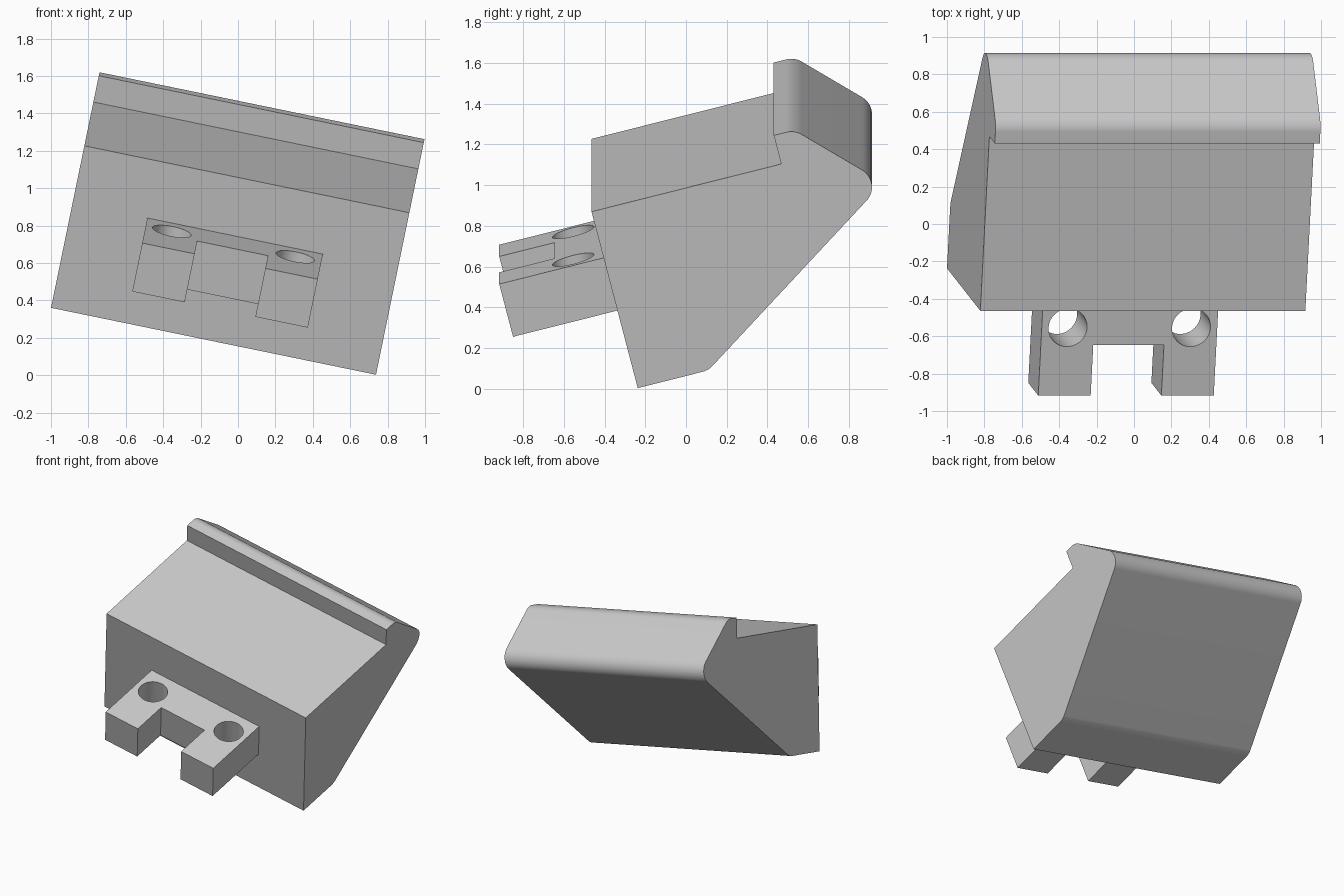
import bpy
import bmesh
from math import radians, pi, tan
from mathutils import Vector, Matrix

cube = bpy.data.objects.get("Cube")
if cube:
    bpy.data.objects.remove(cube, do_unlink=True)

# Single grey material
grey = bpy.data.materials.new("plain grey")
grey.use_nodes = True
grey.diffuse_color = (0.6, 0.6, 0.6, 1)
grey.node_tree.nodes["Principled BSDF"].inputs["Base Color"].default_value = grey.diffuse_color

# Shared tilt: local x is the width, y the depth, z the height
PLACE = Matrix.Translation((-0.131, -0.237, 0.182)) \
    @ Matrix.Rotation(radians(11.63), 4, "Y") @ Matrix.Rotation(radians(14.4), 4, "X")


def fillet(before, corner, after, radius, steps=14):
    """Points of a rounded corner between two straight edges."""
    a, c, b = Vector(before), Vector(corner), Vector(after)
    d1, d2 = (a - c).normalized(), (b - c).normalized()
    reach = radius / tan(d1.angle(d2) / 2)
    centre = c + (d1 + d2).normalized() * (reach ** 2 + radius ** 2) ** 0.5
    start, end = c + d1 * reach - centre, c + d2 * reach - centre
    return [centre + start.lerp(end, i / steps).normalized() * radius
            for i in range(steps + 1)]


def prism(name, points, offset):
    """Extrude a closed outline of 3D points by a vector."""
    bm = bmesh.new()
    face = bm.faces.new([bm.verts.new(p) for p in points])
    moved = bmesh.ops.extrude_face_region(bm, geom=[face], use_keep_orig=True)["geom"]
    bmesh.ops.translate(bm, vec=offset,
                        verts=[g for g in moved if isinstance(g, bmesh.types.BMVert)])
    bmesh.ops.recalc_face_normals(bm, faces=bm.faces)
    mesh = bpy.data.meshes.new(name)
    bm.to_mesh(mesh)
    bm.free()
    mesh.materials.append(grey)
    obj = bpy.data.objects.new(name, mesh)
    bpy.context.collection.objects.link(obj)
    obj.matrix_world = PLACE
    return obj


def activate(obj):
    bpy.ops.object.select_all(action="DESELECT")
    obj.select_set(True)
    bpy.context.view_layer.objects.active = obj


# Wedge body with a raised lip and rounded back corners
HALF = 0.887
front_low, front_top = (0, 0), (0, 0.913)
lip_foot, lip_top = (0.962, 0.913), (0.962, 1.061)
lip_back, rear, rear_low = (1.067, 1.061), (1.425, 0.698), (0.358, 0)
outline = [front_low, front_top, lip_foot, lip_top]
outline += fillet(lip_top, lip_back, rear, 0.1)
outline += fillet(lip_back, rear, rear_low, 0.1)
outline += fillet(rear, rear_low, front_low, 0.1)
body = prism("wedge_body", [(-HALF, y, z) for y, z in outline], (2 * HALF, 0, 0))

# Two-legged mounting bracket, sunk slightly into the body
LOW, HIGH = 0.32, 0.593
right_half = [(0.193, -0.27), (0.193, -0.55), (0.479, -0.55), (0.479, 0.01)]
outline = right_half + [(-x, y) for x, y in reversed(right_half)]
bracket = prism("mounting_bracket", [(x, y, LOW) for x, y in outline], (0, 0, HIGH - LOW))

# Bolt holes through the bracket
for side in (-1, 1):
    ring = [Matrix.Rotation(2 * pi * i / 48, 3, "Z") @ Vector((0.105, 0, 0))
            + Vector((side * 0.337, -0.175, LOW - 0.1)) for i in range(48)]
    cutter = prism("hole_cutter", ring, (0, 0, HIGH - LOW + 0.2))
    cutter.hide_render = True
    bpy.context.view_layer.update()
    activate(bracket)
    cut = bracket.modifiers.new("bolt_hole", "BOOLEAN")
    cut.operation, cut.solver, cut.object = "DIFFERENCE", "EXACT", cutter
    bpy.ops.object.modifier_apply(modifier=cut.name)
    bpy.data.objects.remove(cutter, do_unlink=True)

# Smooth rounded parts, keep hard edges crisp
for obj in (body, bracket):
    activate(obj)
    bpy.ops.object.shade_smooth_by_angle(angle=radians(25))
